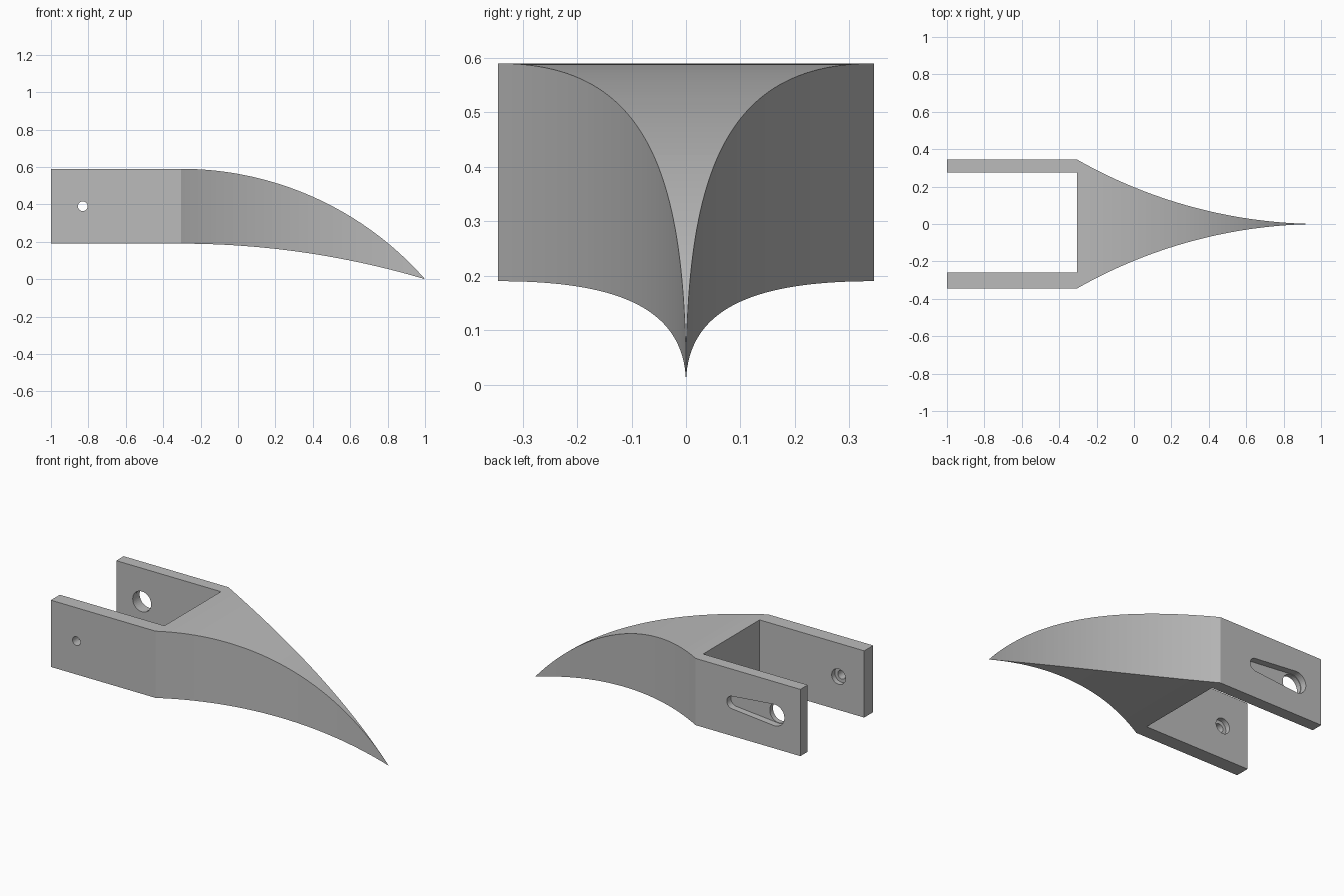
import bpy, bmesh, math

if "Cube" in bpy.data.objects:
    bpy.data.objects.remove(bpy.data.objects["Cube"], do_unlink=True)

BACK, NECK, TIP = -1.0, -0.305, 1.0    # rear end, start of the curve, point
TOP, BOTTOM, HALF = 0.59, 0.19, 0.345  # body heights and half width
AXIS_X, AXIS_Z = -0.83, 0.39           # pivot hole centre
SEGMENTS = 56

grey = bpy.data.materials.new("plain_grey")
grey.use_nodes = True
colour = (0.5, 0.5, 0.5, 1)
grey.diffuse_color = colour
grey.node_tree.nodes["Principled BSDF"].inputs["Base Color"].default_value = colour


def arc(distance, drop):
    """Sag of a circular arc which falls by drop over the curved length."""
    length = TIP - NECK
    radius = (length ** 2 + drop ** 2) / (2 * drop)
    return radius - math.sqrt(radius ** 2 - distance ** 2)


def make_object(name, bm):
    bmesh.ops.remove_doubles(bm, verts=bm.verts, dist=1e-6)
    bmesh.ops.recalc_face_normals(bm, faces=bm.faces)
    mesh = bpy.data.meshes.new(name)
    bm.to_mesh(mesh)
    bm.free()
    mesh.materials.append(grey)
    obj = bpy.data.objects.new(name, mesh)
    bpy.context.collection.objects.link(obj)
    return obj


def prism(name, outline, y0, y1):
    """Extrude an x-z outline from y0 to y1."""
    bm = bmesh.new()
    face = bm.faces.new([bm.verts.new((x, y0, z)) for x, z in outline])
    new = bmesh.ops.extrude_face_region(bm, geom=[face])["geom"]
    moved = [v for v in new if isinstance(v, bmesh.types.BMVert)]
    bmesh.ops.translate(bm, verts=moved, vec=(0, y1 - y0, 0))
    return make_object(name, bm)


def half_circle(x, radius, start, steps=20):
    angles = [start + math.pi * i / steps for i in range(steps + 1)]
    return [(x + radius * math.cos(a), AXIS_Z + radius * math.sin(a)) for a in angles]


def round_cutter(name, radius, y0, y1):
    outline = half_circle(AXIS_X, radius, 0)[:-1] + half_circle(AXIS_X, radius, math.pi)[:-1]
    return prism(name, outline, y0, y1)


# Tapered claw body: rectangular sections narrowing to a point
bm = bmesh.new()
stations = [BACK] + [NECK + (TIP - NECK) * i / SEGMENTS for i in range(SEGMENTS)]
rings = []
for x in stations:
    along = max(x - NECK, 0)
    half = HALF if x <= NECK else arc(TIP - x, HALF)
    top, bottom = TOP - arc(along, TOP), BOTTOM - arc(along, BOTTOM)
    rings.append([bm.verts.new((x, y, z)) for y, z in
                  ((-half, bottom), (half, bottom), (half, top), (-half, top))])
for a, b in zip(rings, rings[1:]):
    for i in range(4):
        j = (i + 1) % 4
        bm.faces.new((a[i], a[j], b[j], b[i]))
bm.faces.new(rings[0])
point = bm.verts.new((TIP, 0, 0))
for i in range(4):
    bm.faces.new((rings[-1][i], rings[-1][(i + 1) % 4], point))
body = make_object("forked_claw", bm)

# Cutters: fork gap, small bolt hole with counterbore, large hole with tapered recess
gap_end = NECK - 0.001
gap = prism("fork_gap", [(-1.2, -0.2), (gap_end, -0.2), (gap_end, 0.9), (-1.2, 0.9)], -0.26, 0.275)
bolt_hole = round_cutter("bolt_hole", 0.026, -0.5, -0.2)
counterbore = round_cutter("counterbore", 0.046, -0.29, -0.2)
large_hole = round_cutter("large_hole", 0.061, 0.2, 0.5)
recess_outline = half_circle(-0.55, 0.038, -math.pi / 2) + half_circle(AXIS_X, 0.064, math.pi / 2)
recess = prism("tapered_recess", recess_outline, 0.305, 0.5)

bpy.context.view_layer.objects.active = body
for cutter in (gap, bolt_hole, counterbore, large_hole, recess):
    cutter.hide_render = True
    mod = body.modifiers.new(cutter.name, "BOOLEAN")
    mod.operation = "DIFFERENCE"
    mod.solver = "EXACT"
    mod.object = cutter
    bpy.ops.object.modifier_apply(modifier=mod.name)
    bpy.data.objects.remove(cutter, do_unlink=True)
